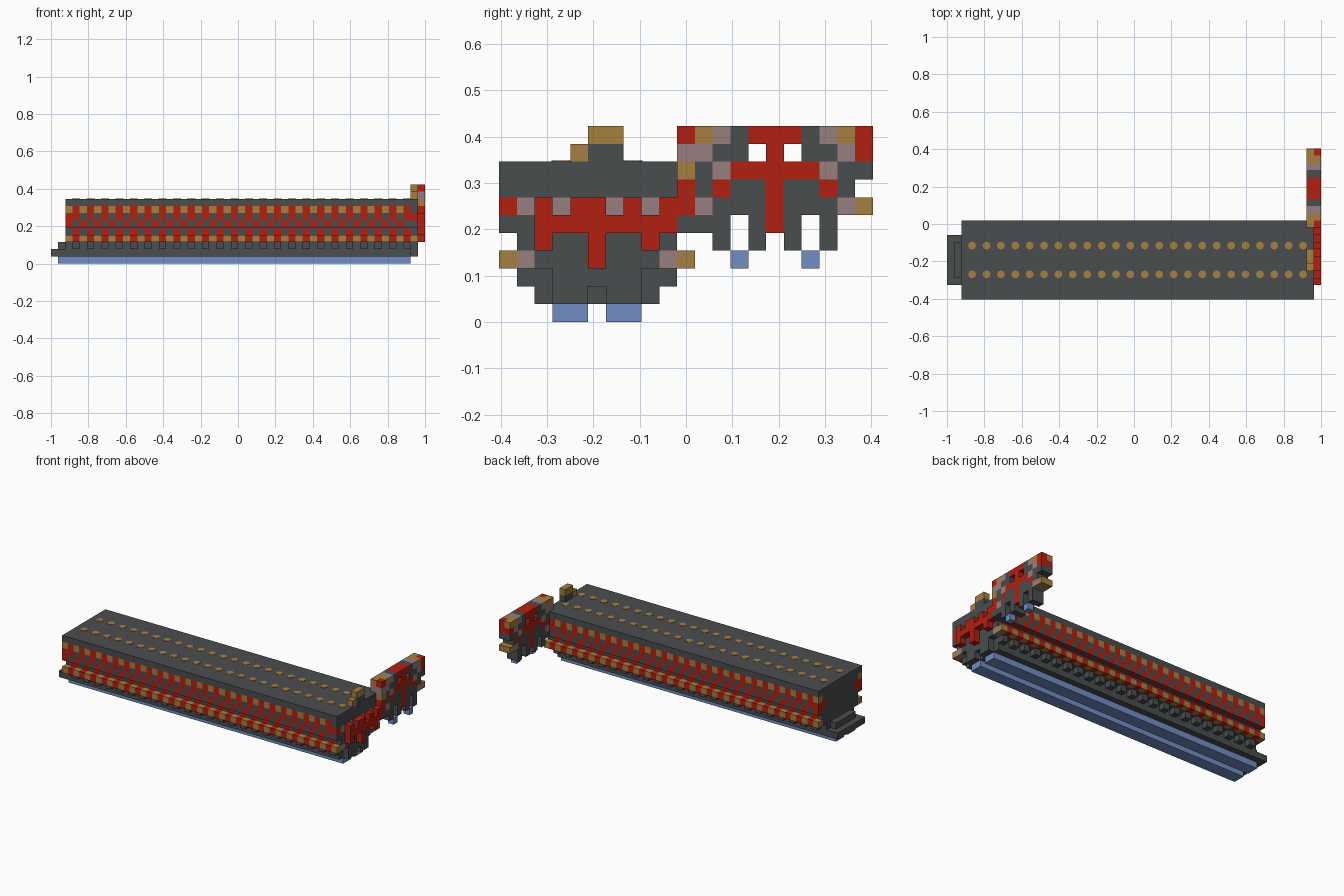
import bpy, bmesh
from mathutils import Vector

if "Cube" in bpy.data.objects:
    bpy.data.objects.remove(bpy.data.objects["Cube"], do_unlink=True)

U = 2 / 52                       # size of one cube cell
ORIGIN = Vector((-26, -10.5, 0))

# Materials, one letter each
PALETTE = {
    "D": ("charcoal", (0.068, 0.075, 0.077)),
    "R": ("red", (0.45, 0.014, 0.006)),
    "G": ("ochre", (0.38, 0.21, 0.05)),
    "P": ("dusty_pink", (0.31, 0.21, 0.21)),
    "B": ("blue", (0.17, 0.27, 0.55)),
}
ORDER = list(PALETTE)
MATS = []
for name, rgb in PALETTE.values():
    m = bpy.data.materials.new(name)
    m.use_nodes = True
    m.diffuse_color = (*rgb, 1)
    m.node_tree.nodes["Principled BSDF"].inputs["Base Color"].default_value = (*rgb, 1)
    MATS.append(m)


def finish(name, bm):
    me = bpy.data.meshes.new(name)
    bm.to_mesh(me)
    bm.free()
    for m in MATS:
        me.materials.append(m)
    ob = bpy.data.objects.new(name, me)
    bpy.context.collection.objects.link(ob)
    return ob


def build(name, cells):
    """Skin a dict of cell -> colour letter, keeping only exposed faces."""
    bm = bmesh.new()
    verts = {}
    for cell, letter in cells.items():
        for axis in range(3):
            for side in (0, 1):
                near = list(cell)
                near[axis] += 2 * side - 1
                if tuple(near) in cells:
                    continue
                b, c = (axis + 1) % 3, (axis + 2) % 3
                loop = []
                for s, t in ((0, 0), (1, 0), (1, 1), (0, 1)):
                    p = list(cell)
                    p[axis] += side
                    p[b] += s
                    p[c] += t
                    key = tuple(p)
                    if key not in verts:
                        verts[key] = bm.verts.new((Vector(key) + ORIGIN) * U)
                    loop.append(verts[key])
                if not side:
                    loop.reverse()
                f = bm.faces.get(loop) or bm.faces.new(loop)
                f.material_index = ORDER.index(letter)
    bmesh.ops.dissolve_limit(bm, angle_limit=0.01, verts=bm.verts[:],
                             edges=bm.edges[:], delimit={'MATERIAL'})
    return finish(name, bm)


def sprite(rows, i, j0, top):
    """Read a text map, top row first; a dot is an empty cell."""
    return {(i, j0 + n, top - r): ch for r, row in enumerate(rows)
            for n, ch in enumerate(row) if ch != "."}


# Long hull: inset waist and alternating side tiles
INSET = {8: 0, 7: 0, 6: 0, 5: 0, 4: 1, 3: 0, 2: 1}
TILES = {7: "GR", 6: "DR", 5: "RD", 4: "DR", 3: "GR"}
hull = {}
for i in range(2, 50):
    for k, inset in INSET.items():
        for j in range(inset, 11 - inset):
            edge = j in (inset, 10 - inset)
            if k == 2 and edge and i % 2 == 0:
                continue
            hull[i, j, k] = TILES[k][i % 2] if edge and k in TILES else "D"
for j in (0, 1, 9, 10):
    hull[2, j, 6] = "R"
build("hull", hull)

# Keel with a stepped tail
keel = {(i, j, 1): "D" for i in range(50) for j in range(2, 9)}
keel.update({(1, j, 2): "D" for j in range(3, 8)})
build("keel", keel)

# Twin runners
for name, first in (("front_runner", 3), ("back_runner", 6)):
    build(name, {(i, j, 0): "B" for i in range(1, 50) for j in (first, first + 1)})

# End cap with its crest
build("end_cap", sprite([
    ".....GG....",
    "....GDD....",
    "DDDDDDDDDDD",
    "DDDDDDDDDDD",
    "RPRPDRPRPRR",
    "DDDDDDDDDDD",
    ".DDDDDDDDD.",
    "GPDDDDDDDPG",
    "...DDDDD...",
    "...DD.DD..."], 50, 0, 10))

# Raised ornament on the end cap
build("cap_ornament", sprite([
    "R.RR.R.R",
    "RRRRRRRR",
    "R..R..R.",
    "...R...."], 51, 2, 6))

# Side figure: two layers thick
FIGURE = [
    "RGPDRRRDPGR",
    "PPDD.R.DDPR",
    "GDPRRRRRPDD",
    "RDRDDRDDRD.",
    "RPDDDRDDDPG",
    "DDD.DRD.D..",
    "..D.D.D.D.."]
figure = sprite(FIGURE, 51, 10, 10)
back = sprite(["GGPDRRRDPGG"] + FIGURE[1:], 50, 10, 10)
figure.update({c: v for c, v in back.items() if c[1] > 10 or c[2] > 8})
build("side_figure", figure)

# Figure feet
build("figure_feet", {(51, j, 3): "B" for j in (13, 17)})

# Deck studs: thin octagonal plates in two rows
bm = bmesh.new()
for i in range(3, 50, 2):
    for j in (3, 7):
        made = bmesh.ops.create_cone(bm, cap_ends=True, segments=8,
                                     radius1=U * 0.56, radius2=U * 0.56, depth=0.004)
        bmesh.ops.translate(bm, verts=made["verts"],
                            vec=(Vector((i + 0.5, j + 0.5, 9)) + ORIGIN) * U)
for f in bm.faces:
    f.material_index = ORDER.index("G")
finish("deck_studs", bm)
